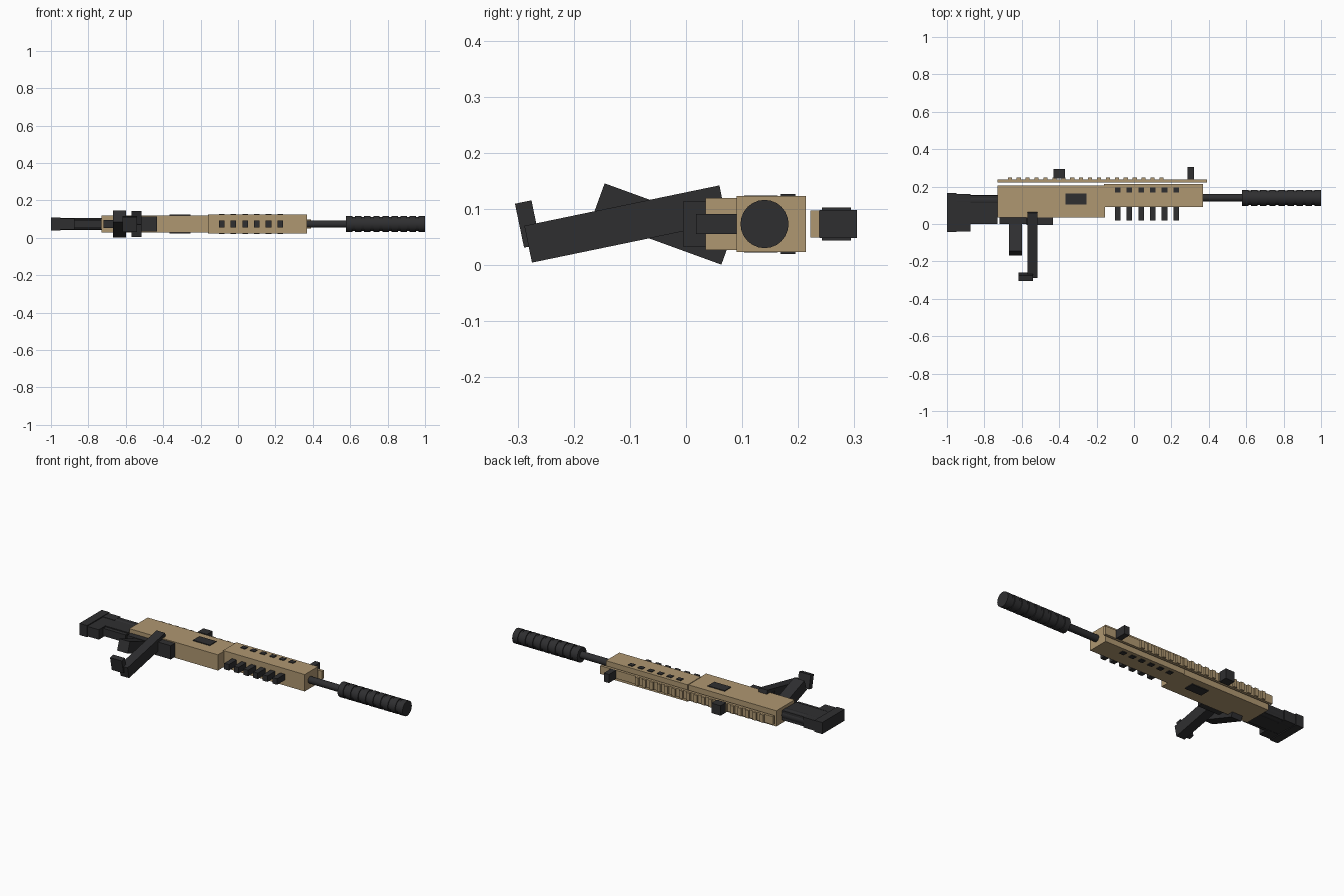
import bpy, bmesh, math
from mathutils import Matrix, Vector

if "Cube" in bpy.data.objects:
    bpy.data.objects.remove(bpy.data.objects["Cube"])

ZC = 0.0735  # side-to-side middle of the model


def material(name, color):
    m = bpy.data.materials.new(name)
    m.diffuse_color = color
    m.use_nodes = True
    m.node_tree.nodes["Principled BSDF"].inputs["Base Color"].default_value = m.diffuse_color
    return m


TAN = material("tan", (0.43, 0.31, 0.165, 1))
DARK = material("dark", (0.028, 0.028, 0.03, 1))


def finish(name, bm, mat):
    bmesh.ops.recalc_face_normals(bm, faces=bm.faces)
    me = bpy.data.meshes.new(name)
    bm.to_mesh(me)
    bm.free()
    me.materials.append(mat)
    ob = bpy.data.objects.new(name, me)
    bpy.context.collection.objects.link(ob)
    return ob


def add_box(bm, x, y, dz, z=ZC):
    """Box from x and y ranges, dz thick around height z."""
    c = Vector(((x[0] + x[1]) / 2, (y[0] + y[1]) / 2, z))
    bmesh.ops.create_cube(bm, size=1, matrix=Matrix.Translation(c)
                          @ Matrix.Diagonal((x[1] - x[0], y[1] - y[0], dz, 1)))


def boxes(name, items, mat):
    bm = bmesh.new()
    for item in items:
        add_box(bm, *item)
    return finish(name, bm, mat)


def tilted(name, x, y, length, width, angle):
    """Box tilted about the x axis."""
    bm = bmesh.new()
    add_box(bm, (-(x[1] - x[0]) / 2, (x[1] - x[0]) / 2), (-length / 2, length / 2), width, 0)
    ob = finish(name, bm, DARK)
    ob.location = ((x[0] + x[1]) / 2, y, ZC)
    ob.rotation_euler.x = math.radians(angle)
    return ob


def turned(name, profile, y, mat, sides=24):
    """Lathe an (x, radius) profile around a lengthwise axis."""
    bm = bmesh.new()
    rings = [[bm.verts.new((x, y + r * math.cos(a), ZC + r * math.sin(a)))
              for a in (2 * math.pi * i / sides for i in range(sides))]
             for x, r in profile]
    for a, b in zip(rings, rings[1:]):
        for i in range(sides):
            j = (i + 1) % sides
            bm.faces.new((a[i], a[j], b[j], b[i]))
    bm.faces.new(rings[0])
    bm.faces.new(rings[-1])
    ob = finish(name, bm, mat)
    bpy.context.view_layer.objects.active = ob
    bpy.ops.object.select_all(action='DESELECT')
    ob.select_set(True)
    bpy.ops.object.shade_smooth_by_angle()
    return ob


# Main housings
boxes("receiver", [((-0.73, -0.155), (0.035, 0.205), 0.092)], TAN)
boxes("forend", [((-0.16, 0.37), (0.09, 0.214), 0.099)], TAN)

# Top rail with teeth
boxes("rail", [((-0.73, 0.39), (0.222, 0.238), 0.048)], TAN)
boxes("rail_teeth", [((-0.675 + i * 0.0477, -0.653 + i * 0.0477), (0.234, 0.249), 0.046)
                     for i in range(18)], TAN)

# Sights
boxes("rear_sight", [((-0.43, -0.37), (0.242, 0.294), 0.058)], DARK)
boxes("front_sight", [((0.287, 0.32), (0.238, 0.305), 0.05)], DARK)

# Side port, vents and lower lugs
boxes("side_port", [((-0.365, -0.255), (0.103, 0.163), 0.101)], DARK)
vent_x = [-0.087 + i * 0.0625 for i in range(6)]
boxes("forend_vents", [((x - 0.015, x + 0.015), (0.168, 0.195), 0.107) for x in vent_x], DARK)
boxes("forend_lugs", [((x - 0.015, x + 0.015), (0.018, 0.092), 0.035) for x in vent_x], DARK)

# Barrel and ribbed muzzle tube
turned("barrel", [(0.36, 0.02), (0.6, 0.02)], 0.14, DARK)
ribs = []
for i in range(9):
    x = 0.578 + i * 0.0485
    ribs += [(x, 0.043), (x + 0.034, 0.043)]
    if i < 8:
        ribs += [(x + 0.034, 0.038), (x + 0.0485, 0.038)]
turned("muzzle_tube", ribs, 0.14, DARK)

# Lower housing, slanted grip and long magazine with foot
boxes("lower_housing", [((-0.575, -0.433), (-0.005, 0.04), 0.08),
                        ((-0.72, -0.57), (0.0, 0.04), 0.045)], DARK)
tilted("grip", (-0.668, -0.6), -0.041, 0.245, 0.065, -20)
tilted("magazine", (-0.57, -0.515), -0.1075, 0.355, 0.067, 11.7)
tilted("magazine_foot", (-0.617, -0.541), -0.282, 0.03, 0.08, 11.7)

# Stock
boxes("stock_body", [((-0.955, -0.73), (0.022, 0.152), 0.056),
                     ((-0.875, -0.73), (0.0, 0.03), 0.045)], DARK)
turned("stock_tube", [(-0.955, 0.031), (-0.72, 0.031)], 0.125, DARK, 16)
boxes("butt_plate", [((-1.0, -0.95), (-0.042, 0.165), 0.068)], DARK)
boxes("butt_arms", [((-0.955, -0.875), (-0.04, 0.025), 0.058),
                    ((-0.955, -0.875), (0.105, 0.16), 0.06)], DARK)
